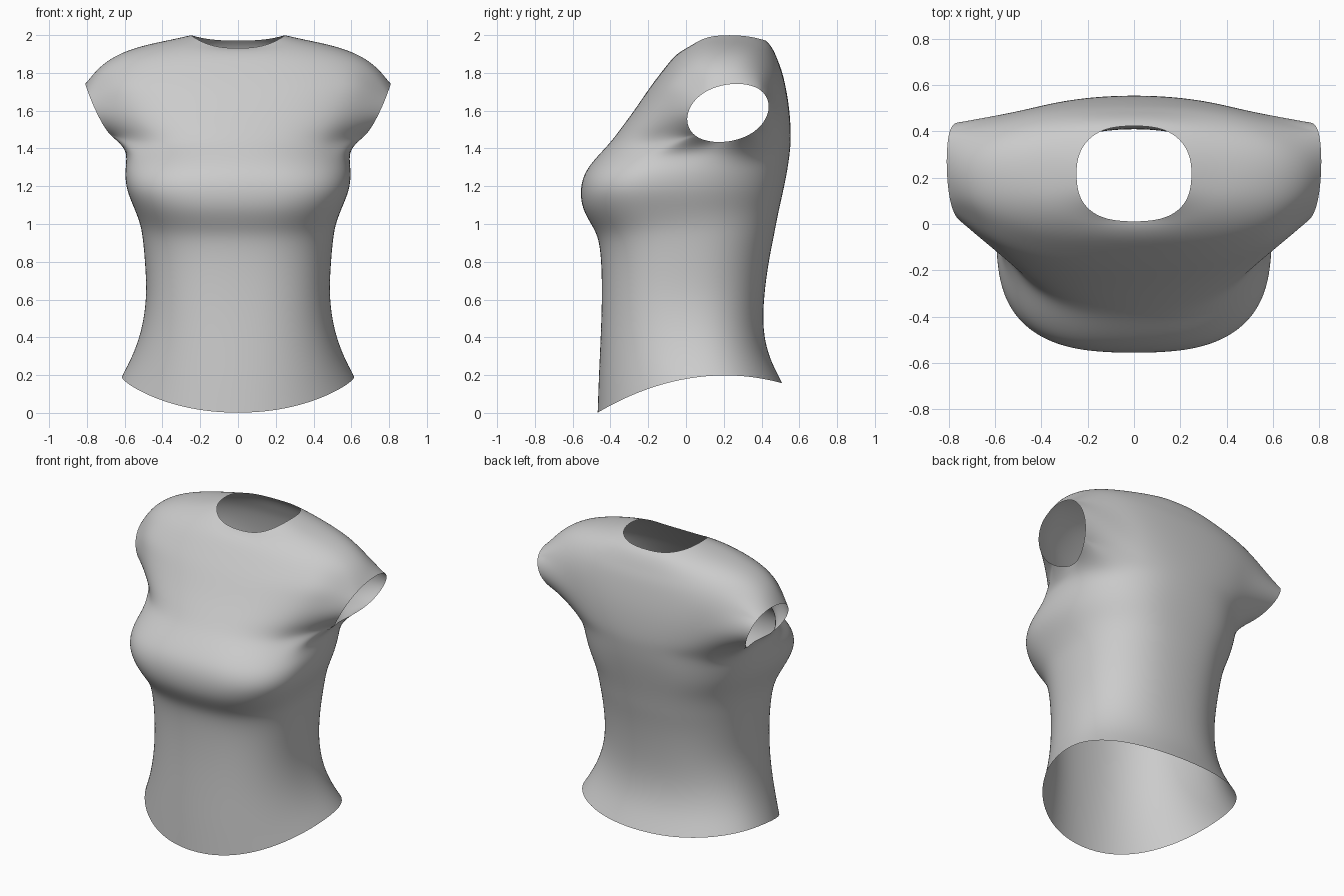
import bpy, bmesh
from math import sin, cos, pi, atan2, sqrt

if "Cube" in bpy.data.objects:
    bpy.data.objects.remove(bpy.data.objects["Cube"])

COLS = 14            # columns from front centre round to back centre
HOLE = (5, 10)       # columns framing the armhole

# torso rings: z, half width, front y, back y, widest y, squareness, hem dip
TORSO = [
    (.20, .62, -.472, .512, .08, 2.1, .20),
    (.31, .56, -.465, .44, .05, 2.2, .12),
    (.45, .51, -.455, .408, .02, 2.3, .06),
    (.62, .485, -.447, .415, .0, 2.4, .02),
    (.80, .495, -.45, .44, .0, 2.4, 0),
    (.93, .507, -.465, .467, .0, 2.5, 0),
    (1.0, .52, -.505, .48, -.02, 2.6, 0),
    (1.08, .55, -.552, .497, -.07, 2.7, 0),
    (1.18, .595, -.565, .52, -.09, 2.8, 0),
    (1.28, .603, -.54, .54, -.03, 2.7, 0),
    (1.37, .588, -.462, .552, .10, 2.5, 0),
]
# armhole and shoulder rings: half width, front y, back y, z at front / side / back
UPPER = [
    (.62, -.405, .557, 1.43, 1.43, 1.43),
    (.69, -.345, .557, 1.51, 1.51, 1.50),
    (.75, -.285, .552, 1.59, 1.59, 1.58),
    (.79, -.23, .542, 1.67, 1.67, 1.66),
    (.81, -.185, .527, 1.735, 1.745, 1.74),
    (.75, -.135, .51, 1.80, 1.825, 1.81),
    (.645, -.095, .49, 1.85, 1.90, 1.86),
    (.50, -.06, .472, 1.89, 1.948, 1.905),
    (.36, -.02, .45, 1.92, 1.975, 1.945),
    (.25, .01, .425, 1.93, 2.0, 1.97),
]


def plan(t, w, yf, yb, yc, n):
    """Point on a rounded-square outline, t = 0 front to pi back."""
    c = cos(t)
    x = w * max(0, sin(t)) ** (2 / n)
    if c > 0:
        return x, yc + (yf - yc) * c ** (2 / n)
    return x, yc + (yb - yc) * (-c) ** (2 / 2.25)


def rim(u, v):
    """Sleeve opening: square grid border mapped to a tilted oval."""
    a = atan2(v, u)
    y = .222 + .222 * cos(a) + .025 * sin(a)
    z = 1.588 + .157 * sin(a) + .015 * cos(a)
    return .6 + .21 * sqrt(max(0, z - 1.43) / .315), y, z


bm = bmesh.new()
grid = []
for z0, w, yf, yb, yc, n, dip in TORSO:
    row = []
    for c in range(COLS + 1):
        x, y = plan(pi * c / COLS, w, yf, yb, yc, n)
        row.append(bm.verts.new((x, y, z0 - dip * ((y - .2) / .67) ** 2)))
    grid.append(row)

for r, (w, yf, yb, zf, zs, zb) in enumerate(UPPER):
    row = []
    for c in range(COLS + 1):
        t = pi * c / COLS
        x, y = plan(t, w, yf, yb, .22, 2.6 if r > 7 else 2.3)
        z = zs + ((zf if cos(t) > 0 else zb) - zs) * cos(t) ** 2
        on_side = c in HOLE and r <= 4
        on_edge = r in (0, 4) and HOLE[0] <= c <= HOLE[1]
        if on_side or on_edge:
            x, y, z = rim((c - 7.5) / 2.5, (r - 2) / 2)
        row.append(bm.verts.new((x, y, z)))
    grid.append(row)

# skin the rings, leaving the armhole open
first = len(TORSO)
for r in range(len(grid) - 1):
    for c in range(COLS):
        if first <= r < first + 4 and HOLE[0] <= c < HOLE[1]:
            continue
        bm.faces.new((grid[r][c], grid[r][c + 1], grid[r + 1][c + 1], grid[r + 1][c]))
bmesh.ops.delete(bm, geom=[v for v in bm.verts if not v.link_faces], context='VERTS')

for f in bm.faces:
    f.smooth = True
mesh = bpy.data.meshes.new("shirt")
bm.to_mesh(mesh)
bm.free()
shirt = bpy.data.objects.new("shirt", mesh)
bpy.context.collection.objects.link(shirt)

# mirror to the other half and smooth
mirror = shirt.modifiers.new("mirror", 'MIRROR')
mirror.merge_threshold = .002
subsurf = shirt.modifiers.new("smooth", 'SUBSURF')
subsurf.levels = subsurf.render_levels = 3
